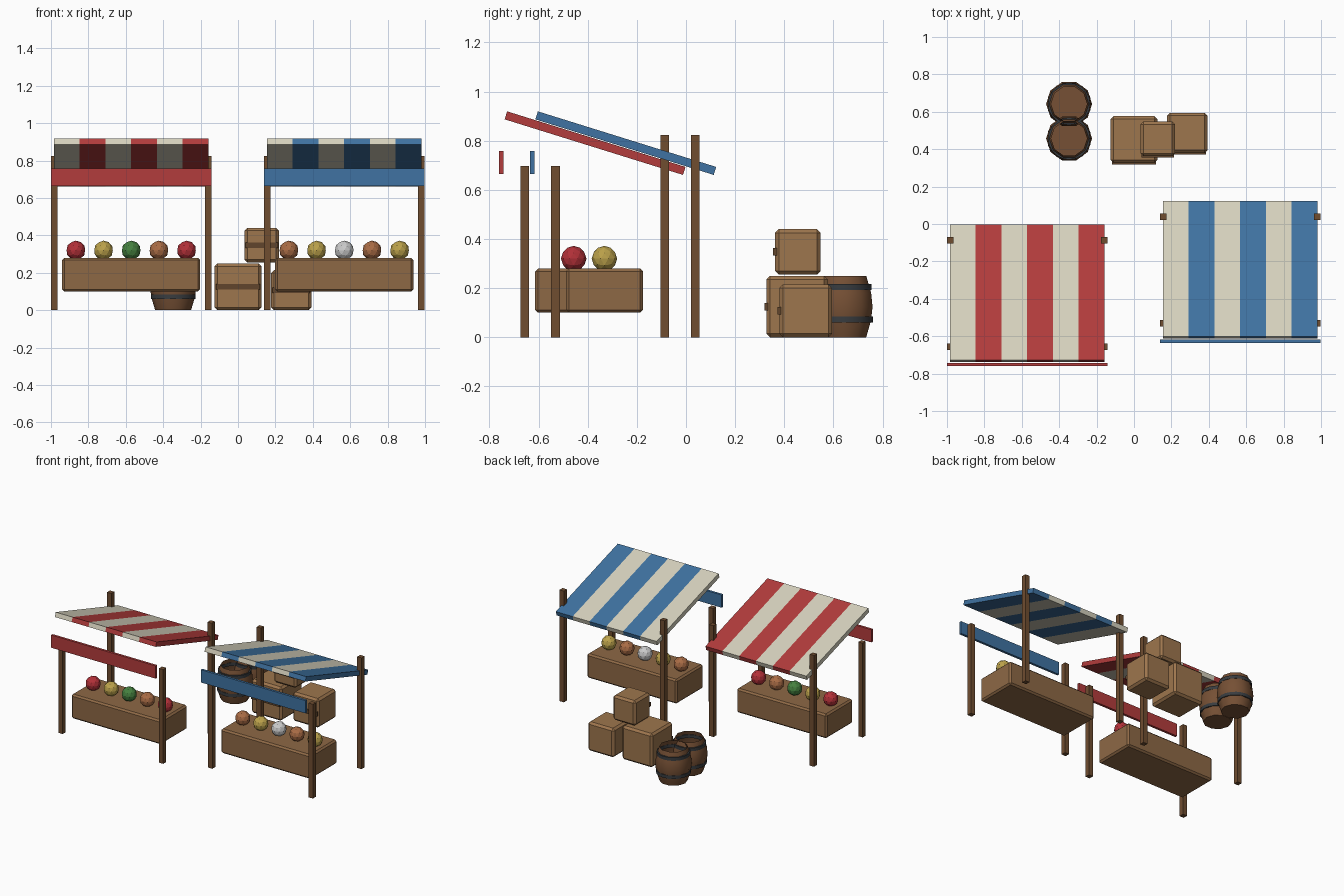
import bpy, bmesh, math
from mathutils import Matrix, Vector

if "Cube" in bpy.data.objects:
    bpy.data.objects.remove(bpy.data.objects["Cube"])


def material(name, rgb):
    m = bpy.data.materials.new(name)
    m.diffuse_color = (*rgb, 1)
    m.use_nodes = True
    m.node_tree.nodes["Principled BSDF"].inputs["Base Color"].default_value = m.diffuse_color
    return m


RED = material("red_cloth", (0.45, 0.045, 0.045))
BLUE = material("blue_cloth", (0.05, 0.17, 0.36))
CREAM = material("cream_cloth", (0.68, 0.65, 0.52))
POST = material("post_wood", (0.16, 0.075, 0.03))
COUNTER = material("counter_wood", (0.27, 0.14, 0.06))
CRATE = material("crate_wood", (0.34, 0.18, 0.075))
SLAT = material("dark_slat", (0.12, 0.06, 0.025))
BARREL = material("barrel_wood", (0.18, 0.08, 0.035))
IRON = material("iron", (0.04, 0.045, 0.05))
PRODUCE = {
    "red": material("red_produce", (0.45, 0.03, 0.04)),
    "yellow": material("yellow_produce", (0.5, 0.36, 0.07)),
    "green": material("green_produce", (0.06, 0.22, 0.05)),
    "orange": material("orange_produce", (0.4, 0.15, 0.06)),
    "white": material("white_produce", (0.6, 0.6, 0.58)),
}


def finish(name, bm, mats, loc=(0, 0, 0), rot_x=0):
    bmesh.ops.recalc_face_normals(bm, faces=bm.faces)
    me = bpy.data.meshes.new(name)
    bm.to_mesh(me)
    bm.free()
    for m in mats:
        me.materials.append(m)
    ob = bpy.data.objects.new(name, me)
    ob.location = loc
    ob.rotation_euler.x = rot_x
    bpy.context.collection.objects.link(ob)
    return ob


def box(name, loc, size, mat, bevel=0):
    bm = bmesh.new()
    bmesh.ops.create_cube(bm, size=1, matrix=Matrix.Diagonal((*size, 1)))
    ob = finish(name, bm, [mat], loc)
    if bevel:
        mod = ob.modifiers.new("bevel", 'BEVEL')
        mod.width = bevel
        mod.segments = 1
    return ob


def awning(name, loc, cloth):
    # sloping slab cut into six alternating stripes
    width, n = 0.826, 6
    bm = bmesh.new()
    bmesh.ops.create_cube(bm, size=1, matrix=Matrix.Diagonal((width, 0.76, 0.034, 1)))
    for i in range(1, n):
        bmesh.ops.bisect_plane(bm, geom=bm.verts[:] + bm.edges[:] + bm.faces[:],
                               plane_co=(width * (i / n - 0.5), 0, 0), plane_no=(1, 0, 0))
    for f in bm.faces:
        x = f.calc_center_median().x / width + 0.5
        f.material_index = min(n - 1, max(0, int(x * n))) % 2
    finish(name, bm, [CREAM, cloth], loc, -0.302)


def ball(name, loc, mat):
    bm = bmesh.new()
    bmesh.ops.create_icosphere(bm, subdivisions=2, radius=0.052)
    finish(name, bm, [mat], loc)


def stall(tag, cx, cy, cloth, goods):
    for sx, side in ((-1, "left"), (1, "right")):
        box(f"{tag}_front_{side}_post", (cx + sx * 0.412, cy - 0.286, 0.349), (0.035, 0.035, 0.698), POST)
        box(f"{tag}_back_{side}_post", (cx + sx * 0.412, cy + 0.283, 0.412), (0.035, 0.035, 0.824), POST)
    box(f"{tag}_counter", (cx, cy - 0.087, 0.19), (0.738, 0.314, 0.18), COUNTER, 0.012)
    awning(f"{tag}_awning", (cx, cy, 0.79), cloth)
    box(f"{tag}_valance", (cx, cy - 0.381, 0.711), (0.857, 0.018, 0.094), cloth)
    for i, g in enumerate(goods):
        ball(f"{tag}_produce_{i + 1}", (cx + (i - 2) * 0.148, cy - 0.087, 0.32), PRODUCE[g])


def crate(name, x, y, z, s):
    box(name, (x, y, z + s / 2), (s, s, s), CRATE, 0.015)
    box(name + "_slat", (x, y - s / 2, z + s / 2), (s * 0.94, 0.016, 0.03), SLAT)


def lathe(name, loc, profile, sides, mat, closed=False, base=False):
    bm = bmesh.new()
    rings = [[bm.verts.new((r * math.cos(a), r * math.sin(a), z))
              for a in (2 * math.pi * k / sides for k in range(sides))] for r, z in profile]
    pairs = list(zip(rings, rings[1:])) + ([(rings[-1], rings[0])] if closed else [])
    for lo, hi in pairs:
        for k in range(sides):
            j = (k + 1) % sides
            bm.faces.new((lo[k], lo[j], hi[j], hi[k]))
    if base:
        bm.faces.new(rings[0][::-1])
    ob = finish(name, bm, [mat], loc)
    bpy.ops.object.select_all(action='DESELECT')
    ob.select_set(True)
    bpy.context.view_layer.objects.active = ob
    bpy.ops.object.shade_smooth_by_angle(angle=math.radians(40))
    return ob


# Two market stalls
stall("red_stall", -0.571, -0.37, RED, ("red", "yellow", "green", "orange", "red"))
stall("blue_stall", 0.568, -0.245, BLUE, ("orange", "yellow", "white", "orange", "yellow"))

# Stack of crates
crate("large_crate", 0.0, 0.452, 0, 0.25)
crate("medium_crate", 0.285, 0.487, 0, 0.215)
crate("small_crate", 0.127, 0.455, 0.255, 0.185)

# Open barrels with iron hoops
STAVES = [(0.096, 0), (0.117, 0.07), (0.123, 0.125), (0.117, 0.18), (0.096, 0.25)]
for i, y in enumerate((0.457, 0.642)):
    lathe(f"barrel_{i + 1}", (-0.347, y, 0), STAVES, 10, BARREL, base=True)
    for part, z in (("lower", 0.073), ("upper", 0.205)):
        r = 0.1185 if part == "lower" else 0.113
        hoop = [(r, z - 0.012), (r, z + 0.012), (r - 0.012, z + 0.012), (r - 0.012, z - 0.012)]
        lathe(f"barrel_{i + 1}_{part}_hoop", (-0.347, y, 0), hoop, 20, IRON, closed=True)
